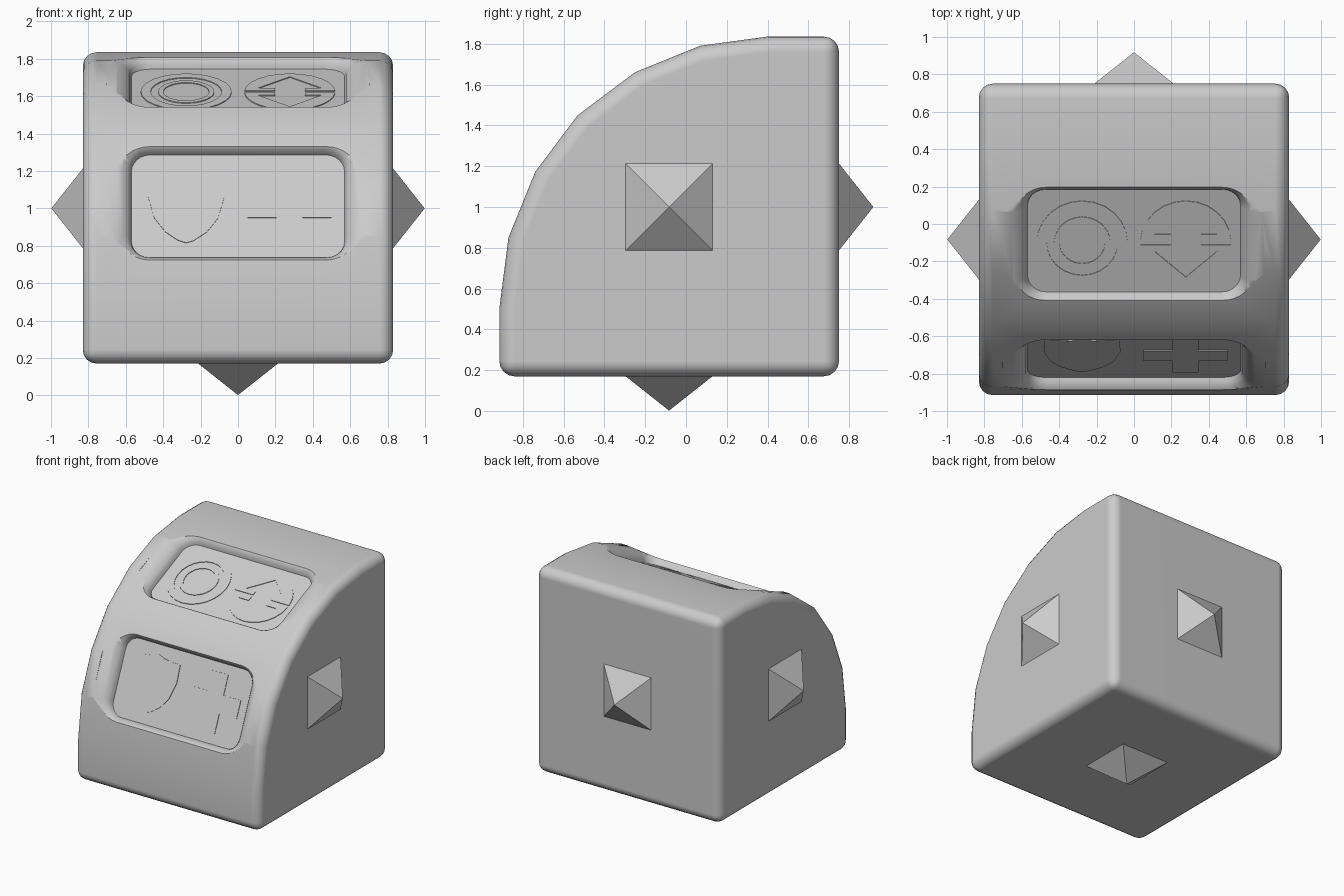
import bpy, bmesh
from math import sin, cos, pi, asin, sqrt
from mathutils import Vector, Matrix

if "Cube" in bpy.data.objects:
    bpy.data.objects.remove(bpy.data.objects["Cube"])


def make_object(name, bm):
    bmesh.ops.recalc_face_normals(bm, faces=bm.faces[:])
    me = bpy.data.meshes.new(name)
    bm.to_mesh(me)
    bm.free()
    ob = bpy.data.objects.new(name, me)
    bpy.context.collection.objects.link(ob)
    return ob


def activate(ob):
    bpy.ops.object.select_all(action='DESELECT')
    ob.select_set(True)
    bpy.context.view_layer.objects.active = ob


def panel_frame(y0, z0, y1, z1):
    """Matrix of a sloped panel: local x across, y up the slope, z outward."""
    t = Vector((0, y1 - y0, z1 - z0)).normalized()
    u = Vector((1, 0, 0))
    m = Matrix((u, t, u.cross(t))).transposed().to_4x4()
    m.translation = (0, (y0 + y1) / 2, (z0 + z1) / 2)
    return m


def rounded_rect(hw, hh, r, n=6):
    pts = []
    for k, (sx, sy) in enumerate(((1, 1), (-1, 1), (-1, -1), (1, -1))):
        for i in range(n + 1):
            a = (k + i / n) * pi / 2
            pts.append((sx * (hw - r) + r * cos(a), sy * (hh - r) + r * sin(a)))
    return pts


def arc(r, a0, a1, n):
    return [(r * cos(a0 + (a1 - a0) * i / n), r * sin(a0 + (a1 - a0) * i / n)) for i in range(n + 1)]


def ring(r0, r1, n=24):
    a, b = arc(r0, 0, 2 * pi, n), arc(r1, 0, 2 * pi, n)
    return [[a[i], b[i], b[i + 1], a[i + 1]] for i in range(n)]


def recess_cutter(name, frame):
    """Rounded rectangle that flares open toward the surface."""
    bm = bmesh.new()
    loops = []
    for off, h in ((0, 0), (.008, .025), (.022, .045), (.045, .064), (.08, .081), (.13, .093), (.14, .3)):
        pts = rounded_rect(.57 + off, .30 + off, .1 + off)
        loops.append([bm.verts.new(frame @ Vector((x, y, h))) for x, y in pts])
    n = len(loops[0])
    for a, b in zip(loops, loops[1:]):
        for i in range(n):
            bm.faces.new((a[i], a[(i + 1) % n], b[(i + 1) % n], b[i]))
    bm.faces.new(loops[0])
    bm.faces.new(loops[-1])
    ob = make_object(name, bm)
    ob.hide_render = True
    return ob


def plate(name, frame, polys, cx, cy, h=.005):
    """Thin raised emblem made of one or more outlines."""
    bm = bmesh.new()
    for p in polys:
        bm.faces.new([bm.verts.new((x + cx, y + cy, -.004)) for x, y in p])
    bmesh.ops.remove_doubles(bm, verts=bm.verts[:], dist=1e-5)
    ext = bmesh.ops.extrude_face_region(bm, geom=bm.faces[:], use_keep_orig=True)
    for v in ext['geom']:
        if isinstance(v, bmesh.types.BMVert):
            v.co.z = h
    bm.transform(frame)
    return make_object(name, bm)


# Body: quarter-round side profile (y, z) extruded across x
profile = [(-.915, .17), (-.915, .5), (-.87, .85), (-.74, 1.17), (-.53, 1.45), (-.25, 1.66),
           (.07, 1.79), (.4, 1.835), (.75, 1.835), (.75, .17)]
bm = bmesh.new()
L, R = [[bm.verts.new((x, y, z)) for y, z in profile] for x in (-.83, .83)]
bm.faces.new(L)
bm.faces.new(R)
for i in range(len(profile)):
    j = (i + 1) % len(profile)
    bm.faces.new((L[i], L[j], R[j], R[i]))
body = make_object("body", bm)
bev = body.modifiers.new("bevel", 'BEVEL')
bev.width, bev.segments, bev.limit_method, bev.angle_limit = .075, 4, 'ANGLE', .7

# Two sunken panels
upper = panel_frame(-.365, 1.505, .19, 1.745)
lower = panel_frame(-.82, .735, -.585, 1.285)
cutters = [recess_cutter("upper_panel_cutter", upper), recess_cutter("lower_panel_cutter", lower)]
for c in cutters:
    mod = body.modifiers.new("recess", 'BOOLEAN')
    mod.operation, mod.solver, mod.object = 'DIFFERENCE', 'EXACT', c
activate(body)
for name in [m.name for m in body.modifiers]:
    bpy.ops.object.modifier_apply(modifier=name)
for c in cutters:
    bpy.data.objects.remove(c)
bpy.ops.object.shade_smooth_by_angle(angle=.8)
wn = body.modifiers.new("weighted_normals", 'WEIGHTED_NORMAL')
wn.keep_sharp = True

# Ring emblem
plate("ring_emblem", upper, ring(.19, .243) + ring(.122, .15), -.277, -.012)

# Split disc with a double arrow cut out of it
a = asin(.012 / .243)
half = arc(.243, a, pi - a, 12) + [(-.08, .012), (-.08, .048), (-.17, .048), (0, .2),
                                   (.17, .048), (.08, .048), (.08, .012)]
plate("double_arrow_emblem", upper, [half, [(x, -y) for x, y in half]], .277, -.012)

# Shield emblem
side = [(0, .228), (.06, .208), (.13, .198), (.2, .2), (.205, .06), (.17, -.07), (.11, -.15), (.04, -.2), (0, -.212)]
plate("shield_emblem", lower, [side + [(-x, y) for x, y in side[-2:0:-1]]], -.277, 0)

# Cross emblem
w, s = .07, .225
plate("cross_emblem", lower, [[(w, w), (w, s), (-w, s), (-w, w), (-s, w), (-s, -w),
                               (-w, -w), (-w, -s), (w, -s), (w, -w), (s, -w), (s, w)]], .275, .003)

# Pyramid studs on both sides, back and underside
studs = {"left_stud": ((-.83, -.083, 1), (-1, 0, 0)), "right_stud": ((.83, -.083, 1), (1, 0, 0)),
         "back_stud": ((0, .75, 1), (0, 1, 0)), "bottom_stud": ((0, -.083, .17), (0, 0, -1))}
for name, (base, d) in studs.items():
    d = Vector(d)
    side_axis = Vector((1, 0, 0)) if d.x == 0 else Vector((0, 1, 0))
    rot = Matrix((side_axis, d.cross(side_axis), d)).transposed().to_4x4()
    bm = bmesh.new()
    bmesh.ops.create_cone(bm, cap_ends=False, segments=4, radius1=.215 * sqrt(2), radius2=0, depth=.17,
                          matrix=Matrix.Translation(Vector(base) + d * .083) @ rot @ Matrix.Rotation(pi / 4, 4, 'Z'))
    bmesh.ops.remove_doubles(bm, verts=bm.verts[:], dist=1e-5)
    make_object(name, bm)
